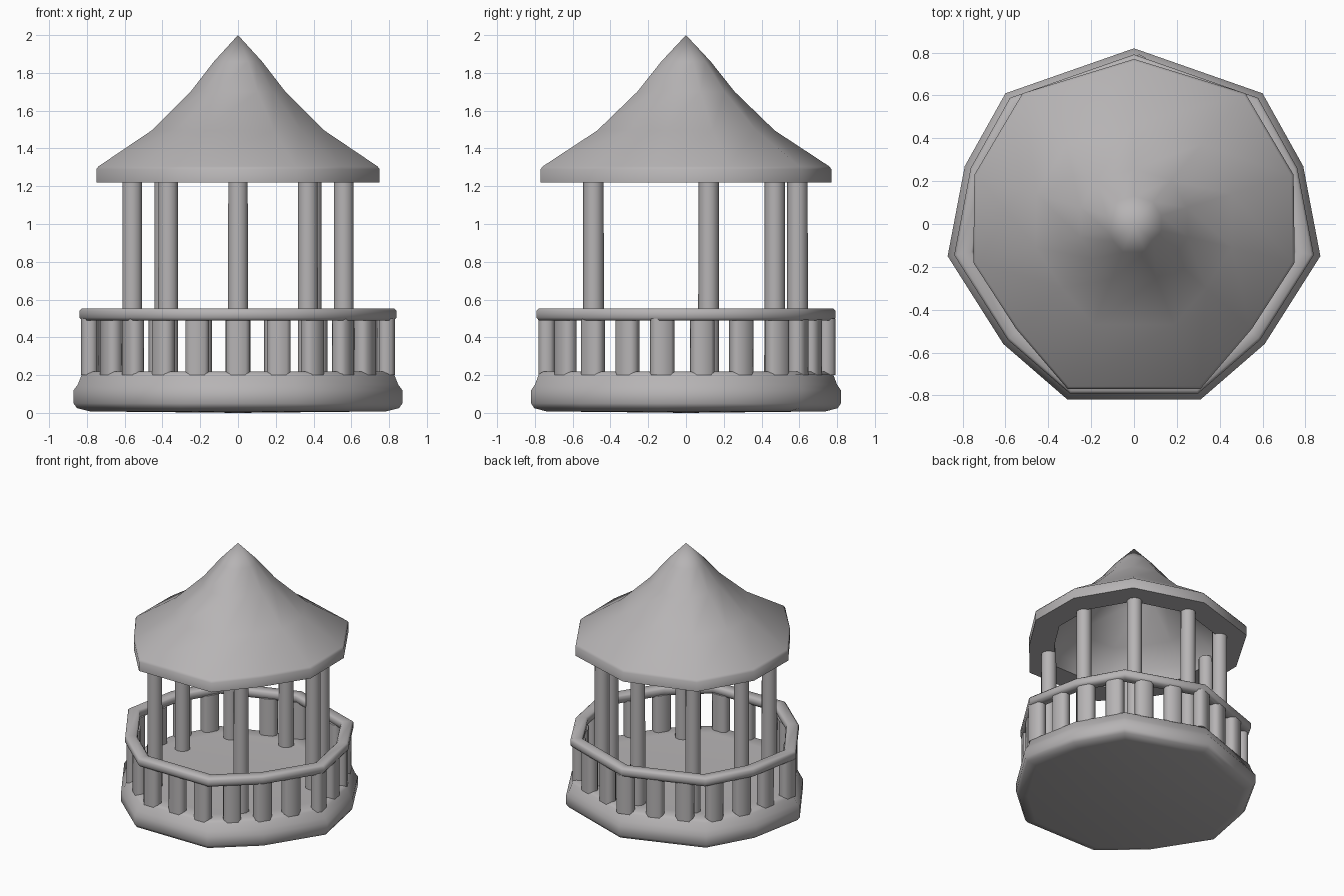
import bpy, bmesh
from math import radians, atan2
from mathutils import Vector, Matrix

if "Cube" in bpy.data.objects:
    bpy.data.objects.remove(bpy.data.objects["Cube"])

stone = bpy.data.materials.new("warm_grey_stone")
stone.use_nodes = True
colour = (0.47, 0.455, 0.46, 1)
stone.diffuse_color = colour
stone.node_tree.nodes["Principled BSDF"].inputs["Base Color"].default_value = colour


def mirrored(half):
    """Close a right-hand half outline, starting on the centre line, across x = 0."""
    return [Vector(p) for p in half] + [Vector((-x, y)) for x, y in reversed(half[1:])]


def finish(name, bm, angle=50):
    bmesh.ops.remove_doubles(bm, verts=bm.verts, dist=0.0005)
    bmesh.ops.recalc_face_normals(bm, faces=bm.faces)
    mesh = bpy.data.meshes.new(name)
    bm.to_mesh(mesh)
    bm.free()
    mesh.materials.append(stone)
    mesh.shade_smooth()
    mesh.set_sharp_from_angle(angle=radians(angle))
    obj = bpy.data.objects.new(name, mesh)
    bpy.context.collection.objects.link(obj)
    return obj


def loft(name, outline, profile, closed=False, angle=50):
    """Skin scaled copies of an outline; profile holds (scale, height) pairs."""
    bm = bmesh.new()
    rings = [[bm.verts.new((p.x * s, p.y * s, z)) for p in outline] for s, z in profile]
    if closed:
        rings.append(rings[0])
    n = len(outline)
    for low, high in zip(rings, rings[1:]):
        for i in range(n):
            j = (i + 1) % n
            bm.faces.new((low[i], low[j], high[j], high[i]))
    return finish(name, bm, angle)


def along(outline, count):
    """Evenly spaced points and edge directions, starting mid front edge."""
    n = len(outline)
    start = n // 2
    pts = outline[start:] + outline[:start]
    pts = [(pts[0] + pts[1]) / 2] + pts[1:] + [pts[0], (pts[0] + pts[1]) / 2]
    total = sum((b - a).length for a, b in zip(pts, pts[1:]))
    for k in range(count):
        d = total * k / count
        for a, b in zip(pts, pts[1:]):
            step = (b - a).length
            if d <= step:
                yield a.lerp(b, d / step), (b - a).normalized()
                break
            d -= step


plan = mirrored([(0, .82), (.6, .61), (.79, .27), (.87, -.15), (.61, -.56), (.31, -.82)])
eaves = mirrored([(0, .77), (.52, .61), (.745, .23), (.75, -.18), (.55, -.49), (.31, -.77)])

# Platform: rounded lip and flat floor
loft("platform", plan, [(0, .0), (.9, .008), (.98, .025), (1, .05), (1, .12), (.975, .15),
                        (.95, .205), (.92, .22), (.8, .215), (0, .21)], angle=60)

# Handrail: a broad rounded loop
loft("handrail", plan, [(.965, .505), (.965, .54), (.95, .553), (.875, .553),
                        (.86, .54), (.86, .505), (.875, .488), (.95, .488)], closed=True, angle=60)

# Balusters under the handrail
baluster_line = [p * .9 for p in plan]
for point, direction in along(baluster_line, 22):
    bm = bmesh.new()
    turn = Matrix.Rotation(atan2(direction.y, direction.x), 4, 'Z')
    place = Matrix.Translation((point.x, point.y, .35)) @ turn @ Matrix.Diagonal((.125, .085, .3, 1))
    bmesh.ops.create_cube(bm, size=1, matrix=place)
    uprights = [e for e in bm.edges if abs(e.verts[0].co.z - e.verts[1].co.z) > .1]
    bmesh.ops.bevel(bm, geom=uprights, offset=.022, segments=1, affect='EDGES')
    finish("baluster", bm)

# Columns carrying the roof
for x, y in mirrored([(0, .59), (.39, .47), (.56, .12), (.37, -.49)]):
    bm = bmesh.new()
    bmesh.ops.create_cone(bm, cap_ends=True, segments=10, radius1=.056, radius2=.054,
                          depth=1.1, matrix=Matrix.Translation((x, y, .71)))
    finish("column", bm)

# Flared hollow roof: outer skin, eaves band, soffit and inner skin
loft("roof", eaves, [(0, 2), (.17, 1.86), (.335, 1.7), (.61, 1.495), (.985, 1.305),
                     (1, 1.29), (1, 1.22), (.76, 1.22), (.74, 1.32), (.56, 1.45),
                     (.3, 1.65), (0, 1.9)])
